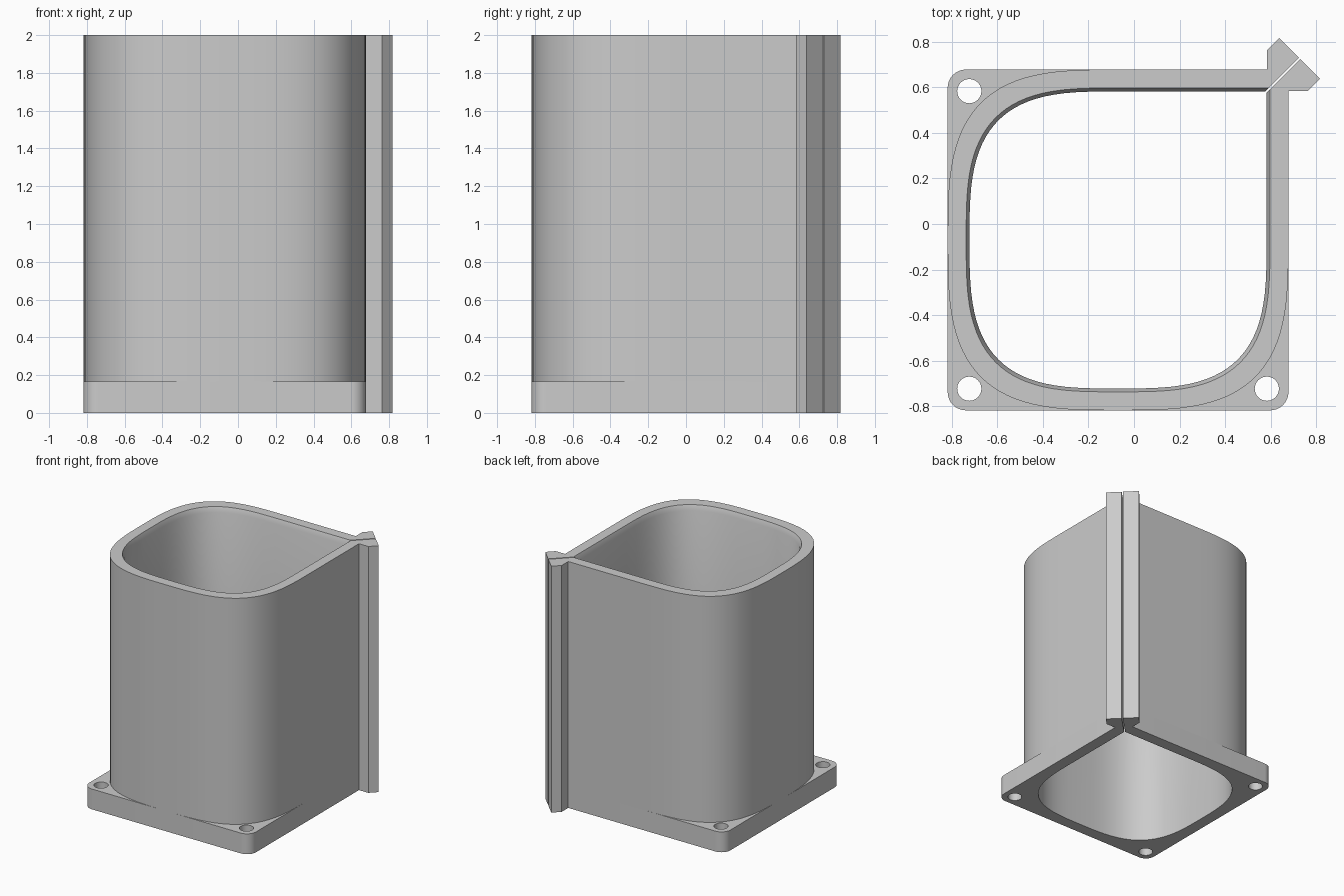
import bpy, bmesh, math
from mathutils import Vector

if "Cube" in bpy.data.objects:
    bpy.data.objects.remove(bpy.data.objects["Cube"])

CENTRE = -0.07      # middle of the square tube in x and y
OUTER = 0.748       # half width outside
INNER = 0.652       # half width of the bore
RIM = 0.667         # half width of the bore at the chamfered rim
GAP = 0.003         # half offset of the diagonal slit
BASE_H, TOP = 0.165, 2.0

grey = bpy.data.materials.new("plain grey")
grey.use_nodes = True
grey.diffuse_color = (0.6, 0.6, 0.6, 1)
grey.node_tree.nodes["Principled BSDF"].inputs["Base Color"].default_value = (0.6, 0.6, 0.6, 1)


def soft_square(half, power=3.2, steps=72):
    """Three softly rounded corners, from the middle of the back to the middle of the left."""
    pts = []
    for i in range(steps + 1):
        a = math.pi / 2 + i * 1.5 * math.pi / steps
        c, s = math.cos(a), math.sin(a)
        pts.append((math.copysign(abs(c) ** (2 / power), c) * half,
                    math.copysign(abs(s) ** (2 / power), s) * half))
    return pts


def tight_square(half, radius=0.08, steps=8):
    """Three small round corners."""
    pts = []
    for k, (sx, sy) in enumerate([(-1, 1), (-1, -1), (1, -1)]):
        for i in range(steps + 1):
            a = (k + 1 + i / steps) * math.pi / 2
            pts.append((sx * (half - radius) + radius * math.cos(a),
                        sy * (half - radius) + radius * math.sin(a)))
    return pts


def split_profile(outer, bore):
    """Closed outline of the split ring with an arrow-shaped clamp rib at the slit."""
    rib = [(0.7975 - GAP, 0.7975 + GAP), (0.708, 0.887), (0.653, 0.832), (0.653, OUTER)]
    mirrored = [(y, x) for x, y in reversed(rib)]
    inside = [(bore - 2 * GAP, bore)] + soft_square(bore) + [(bore, bore - 2 * GAP)]
    return rib + outer + mirrored + inside[::-1]


def loft(name, layers, cap_bottom=True):
    """Join equal outlines, given as (outline, height), into a solid."""
    bm = bmesh.new()
    rings = [[bm.verts.new((x + CENTRE, y + CENTRE, z)) for x, y in outline]
             for outline, z in layers]
    n = len(rings[0])
    for low, high in zip(rings, rings[1:]):
        for i in range(n):
            j = (i + 1) % n
            bm.faces.new((low[i], low[j], high[j], high[i]))
    bm.faces.new(rings[-1])
    if cap_bottom:
        bm.faces.new(rings[0][::-1])
    mesh = bpy.data.meshes.new(name)
    bm.to_mesh(mesh)
    bm.free()
    obj = bpy.data.objects.new(name, mesh)
    bpy.context.collection.objects.link(obj)
    mesh.materials.append(grey)
    return obj


def smooth(obj):
    bpy.ops.object.select_all(action='DESELECT')
    obj.select_set(True)
    bpy.context.view_layer.objects.active = obj
    bpy.ops.object.shade_smooth_by_angle(angle=math.radians(25))


# Tube wall with a chamfered inner rim
wall = split_profile(soft_square(OUTER), INNER)
rim = split_profile(soft_square(OUTER), RIM)
tube = loft("tube_wall", [(wall, BASE_H), (wall, TOP - 0.04), (rim, TOP)], cap_bottom=False)
smooth(tube)

# Mounting flange
plate = split_profile(tight_square(OUTER), INNER)
flange = loft("mounting_flange", [(plate, 0), (plate, BASE_H)])

# Screw holes in the three flange corners
for i, (sx, sy) in enumerate([(-1, 1), (-1, -1), (1, -1)]):
    bpy.ops.mesh.primitive_cylinder_add(
        vertices=40, radius=0.053, depth=0.5,
        location=(CENTRE + sx * 0.653, CENTRE + sy * 0.653, BASE_H / 2))
    cutter = bpy.context.object
    cutter.name = "screw_hole_cutter_%d" % (i + 1)
    cutter.data.materials.append(grey)
    cutter.hide_render = True
    cut = flange.modifiers.new("screw_hole", 'BOOLEAN')
    cut.operation = 'DIFFERENCE'
    cut.solver = 'EXACT'
    cut.object = cutter
    bpy.context.view_layer.objects.active = flange
    bpy.ops.object.modifier_apply(modifier=cut.name)
    bpy.data.objects.remove(cutter)
smooth(flange)
